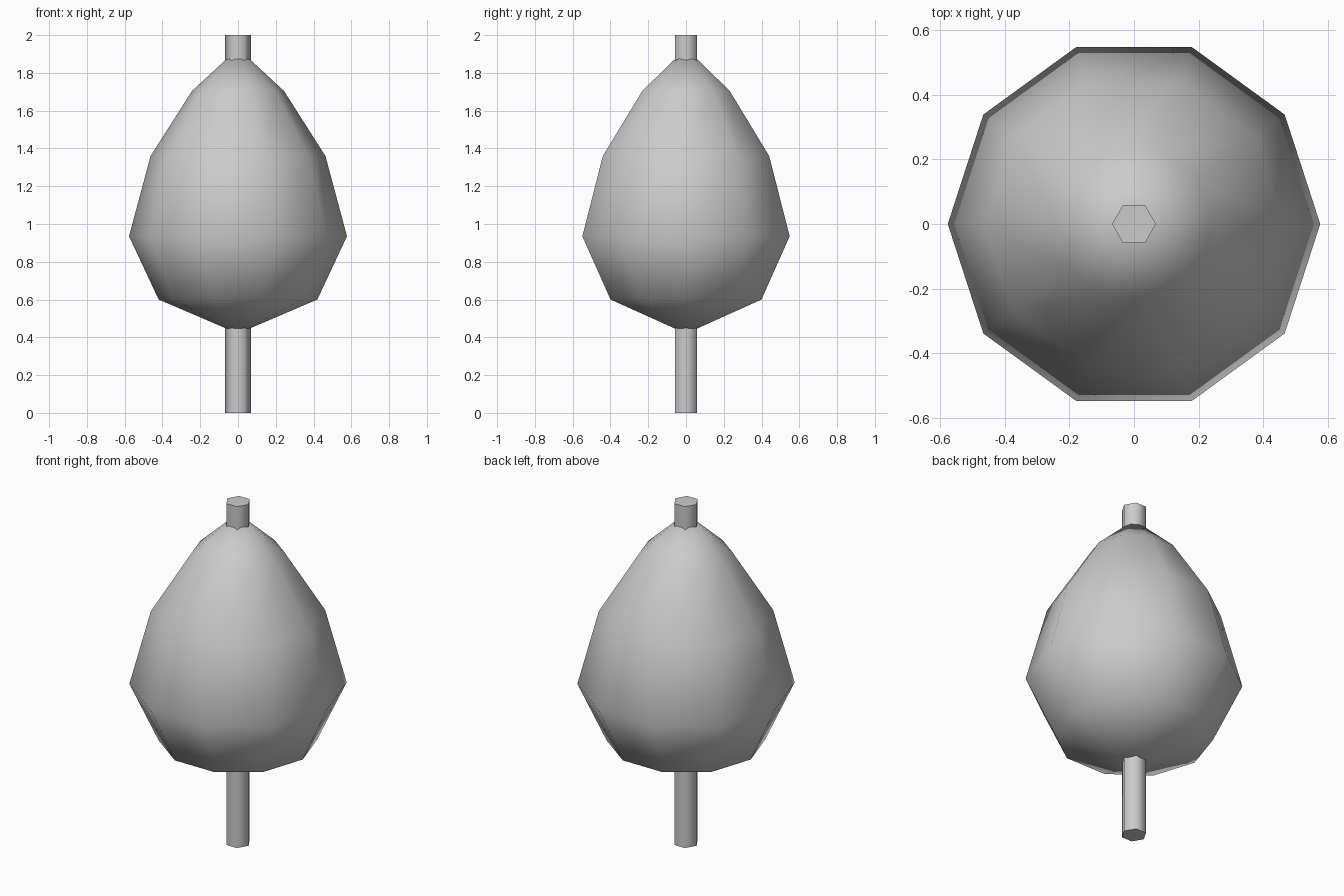
import bpy, bmesh, math

if "Cube" in bpy.data.objects:
    bpy.data.objects.remove(bpy.data.objects["Cube"])

grey = bpy.data.materials.new("light_grey")
grey.diffuse_color = (0.6, 0.6, 0.6, 1)
grey.use_nodes = True
grey.node_tree.nodes["Principled BSDF"].inputs["Base Color"].default_value = grey.diffuse_color


def lathe(name, profile, sides):
    """Revolve (radius, height) points round z; radius 0 makes a pole."""
    bm = bmesh.new()
    rings = []
    for r, z in profile:
        count = sides if r > 0 else 1
        rings.append([bm.verts.new((r * math.cos(math.tau * i / sides),
                                    r * math.sin(math.tau * i / sides), z))
                      for i in range(count)])
    for low, high in zip(rings, rings[1:]):
        for i in range(sides):
            j = (i + 1) % sides
            if len(low) == 1:
                bm.faces.new((low[0], high[j], high[i]))
            elif len(high) == 1:
                bm.faces.new((low[i], low[j], high[0]))
            else:
                bm.faces.new((low[i], low[j], high[j], high[i]))
    # Flat caps on open ends
    if len(rings[0]) > 1:
        bm.faces.new(rings[0][::-1])
    if len(rings[-1]) > 1:
        bm.faces.new(rings[-1])
    mesh = bpy.data.meshes.new(name)
    bm.to_mesh(mesh)
    bm.free()
    mesh.materials.append(grey)
    obj = bpy.data.objects.new(name, mesh)
    bpy.context.collection.objects.link(obj)
    return obj


def smooth(obj, degrees):
    bpy.ops.object.select_all(action='DESELECT')
    obj.select_set(True)
    bpy.context.view_layer.objects.active = obj
    bpy.ops.object.shade_smooth_by_angle(angle=math.radians(degrees))


# Pear-shaped ten-sided body
body = lathe("body", [(0, 0.42), (0.42, 0.60), (0.577, 0.935), (0.463, 1.36),
                      (0.243, 1.705), (0, 1.93)], 10)
smooth(body, 80)

# Six-sided rod running through the body
rod = lathe("rod", [(0.068, 0), (0.068, 2)], 6)
smooth(rod, 65)
